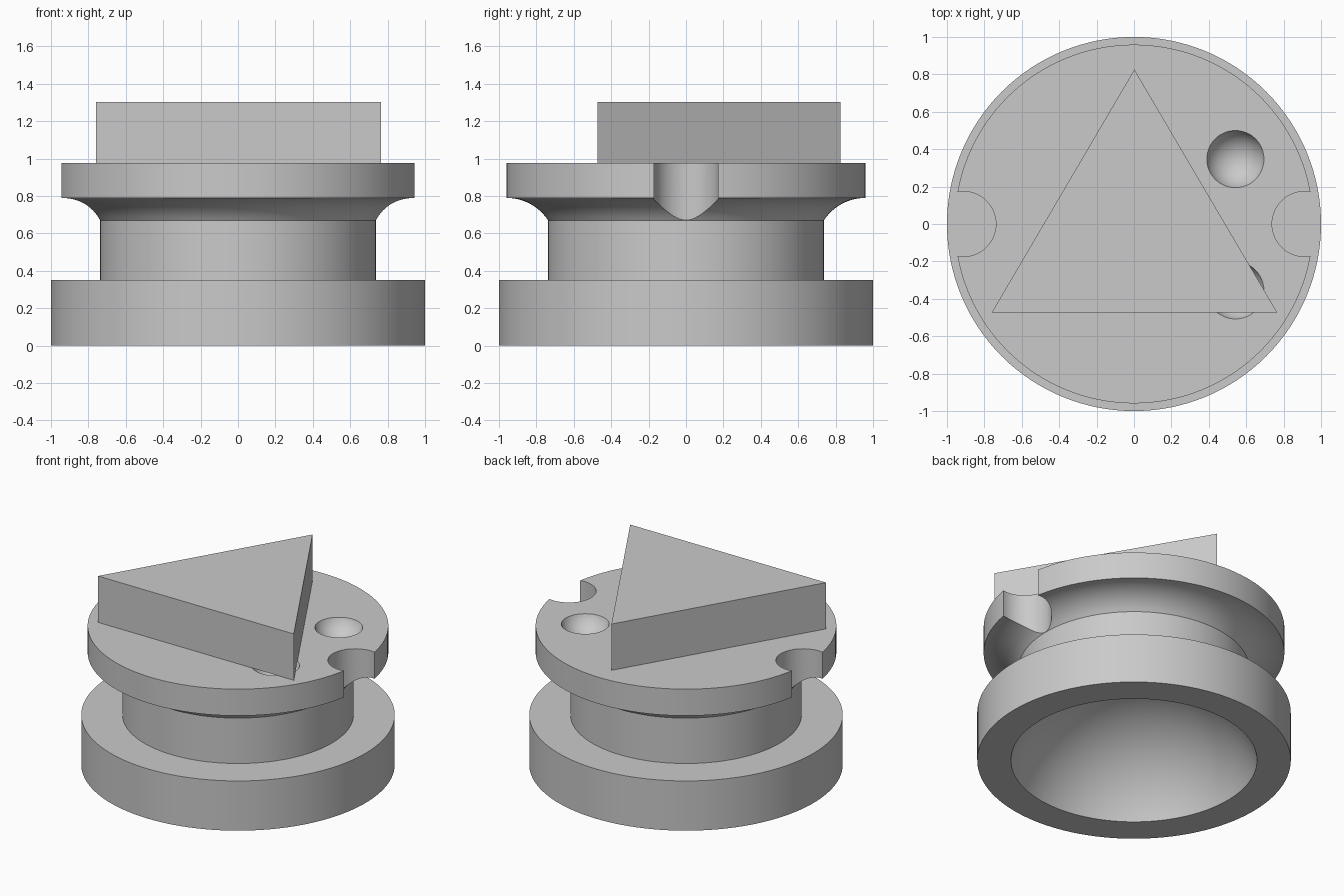
import bpy, bmesh
from math import sin, cos, pi, radians, asin
from mathutils import Matrix, Vector

default = bpy.data.objects.get("Cube")
if default:
    bpy.data.objects.remove(default, do_unlink=True)

GREY = (0.59, 0.59, 0.59, 1)
grey = bpy.data.materials.new("plain grey")
grey.use_nodes = True
grey.diffuse_color = GREY
grey.node_tree.nodes["Principled BSDF"].inputs["Base Color"].default_value = GREY


def add_object(name, bm):
    bmesh.ops.recalc_face_normals(bm, faces=bm.faces[:])
    mesh = bpy.data.meshes.new(name)
    bm.to_mesh(mesh)
    bm.free()
    mesh.materials.append(grey)
    ob = bpy.data.objects.new(name, mesh)
    bpy.context.collection.objects.link(ob)
    return ob


def lathe(name, profile, steps=128):
    bm = bmesh.new()
    verts = [bm.verts.new((r, 0, z)) for r, z in profile]
    edges = [bm.edges.new(pair) for pair in zip(verts, verts[1:])]
    bmesh.ops.spin(bm, geom=verts + edges, axis=(0, 0, 1), cent=(0, 0, 0),
                   angle=2 * pi, steps=steps, use_merge=True)
    bmesh.ops.remove_doubles(bm, verts=bm.verts[:], dist=0.0001)
    return add_object(name, bm)


def cap_radius(rim, depth):
    # Radius of the sphere whose cap has this rim radius and depth
    return (rim * rim + depth * depth) / (2 * depth)


def cut(target, cutter):
    mod = target.modifiers.new("cut", 'BOOLEAN')
    mod.operation = 'DIFFERENCE'
    mod.solver = 'EXACT'
    mod.object = cutter
    bpy.context.view_layer.objects.active = target
    bpy.ops.object.modifier_apply(modifier=mod.name)
    bpy.data.objects.remove(cutter, do_unlink=True)


# Turned body: domed hollow underneath, base, neck, coved flange
TOP, RIM, NECK, COVE = 0.977, 0.959, 0.737, 0.265
HOLLOW, HOLLOW_DEPTH = 0.785, 0.56
ball = cap_radius(HOLLOW, HOLLOW_DEPTH)
spread = asin(HOLLOW / ball)
dome = [(ball * sin(a), HOLLOW_DEPTH - ball * (1 - cos(a)))
        for a in (spread * i / 24 for i in range(25))]
cove_turn = asin((RIM - NECK) / COVE)
cove = [(RIM - COVE * sin(a), 0.79 - COVE * (1 - cos(a)))
        for a in (cove_turn * i / 12 for i in range(12, -1, -1))]
body = lathe("turned_body", dome + [(1, 0), (1, 0.35), (NECK, 0.35)]
             + cove + [(RIM, TOP), (0, TOP)])

# Round notches in both sides of the flange
for side in (-1, 1):
    bm = bmesh.new()
    bmesh.ops.create_cone(bm, cap_ends=True, segments=64, radius1=0.174, radius2=0.174,
                          depth=0.6, matrix=Matrix.Translation((side * 0.912, 0, 0.85)))
    cut(body, add_object("notch_cutter", bm))

# Shallow round dimples in the top
DIMPLE, DIMPLE_DEPTH = 0.153, 0.11
bead = cap_radius(DIMPLE, DIMPLE_DEPTH)
for y in (-0.355, 0.347):
    bm = bmesh.new()
    bmesh.ops.create_uvsphere(
        bm, u_segments=48, v_segments=32, radius=bead,
        matrix=Matrix.Translation((0.542, y, TOP - DIMPLE_DEPTH + bead)))
    cut(body, add_object("dimple_cutter", bm))

bpy.ops.object.select_all(action='DESELECT')
body.select_set(True)
bpy.context.view_layer.objects.active = body
bpy.ops.object.shade_smooth_by_angle(angle=radians(30))

# Triangular block on top
bm = bmesh.new()
face = bm.faces.new([bm.verts.new(p) for p in
                     ((-0.76, -0.472, TOP), (0.765, -0.472, TOP), (0.002, 0.826, TOP))])
block = bmesh.ops.extrude_face_region(bm, geom=[face])["geom"]
bmesh.ops.translate(bm, vec=Vector((0, 0, 0.326)),
                    verts=[v for v in block if isinstance(v, bmesh.types.BMVert)])
add_object("triangular_block", bm)
